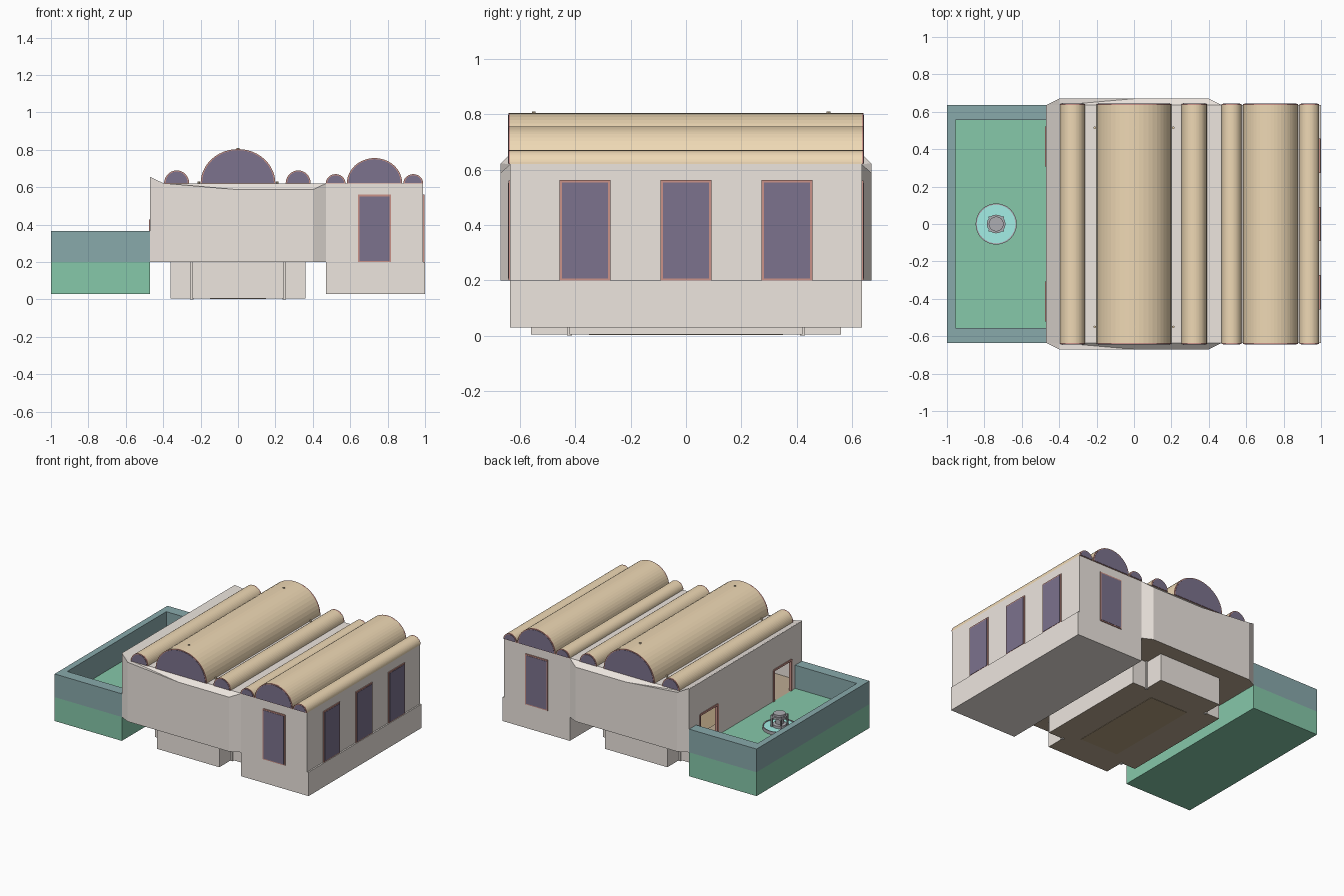
import bpy, bmesh, math

if "Cube" in bpy.data.objects:
    bpy.data.objects.remove(bpy.data.objects["Cube"])

mats = {}
COL = dict(wall=(.85, .79, .74), tan=(.86, .69, .46), dark=(.20, .17, .27), red=(.60, .29, .25),
           green=(.24, .58, .40), teal=(.25, .40, .41), water=(.37, .86, .79),
           grey=(.42, .42, .45), brown=(.50, .40, .29), rug=(.46, .35, .22))


def obj(name, me, col):
    if col not in mats:
        mats[col] = bpy.data.materials.new(col)
        mats[col].diffuse_color = (*COL[col], 1)
    me.materials.append(mats[col])
    o = bpy.data.objects.new(name, me)
    bpy.context.collection.objects.link(o)
    return o


def poly(name, verts, faces, col, fix=True):
    me = bpy.data.meshes.new(name)
    me.from_pydata(verts, [], faces)
    if fix:
        bm = bmesh.new()
        bm.from_mesh(me)
        bmesh.ops.recalc_face_normals(bm, faces=bm.faces)
        bm.to_mesh(me)
        bm.free()
    return obj(name, me, col)


def box(name, x0, x1, y0, y1, z0, z1, col):
    v = [(x, y, z) for z in (z0, z1) for x, y in ((x0, y0), (x1, y0), (x1, y1), (x0, y1))]
    f = [(3, 2, 1, 0), (4, 5, 6, 7)] + [(i, (i + 1) % 4, (i + 1) % 4 + 4, i + 4) for i in range(4)]
    return poly(name, v, f, col)


def lathe(name, x, y, profile, col, n=24):
    v = [(x + r * math.cos(2 * math.pi * i / n), y + r * math.sin(2 * math.pi * i / n), z)
         for r, z in profile for i in range(n)]
    f = [(k * n + i, k * n + (i + 1) % n, (k + 1) * n + (i + 1) % n, (k + 1) * n + i)
         for k in range(len(profile) - 1) for i in range(n)]
    f += [tuple(range(n))[::-1], tuple(range((len(profile) - 1) * n, len(profile) * n))]
    return poly(name, v, f, col)


def half_round(name, cx, rx, rz, y0, y1, col, z=.62, n=24):
    ring = [(cx + rx * math.cos(math.pi * i / n), z + rz * math.sin(math.pi * i / n)) for i in range(n + 1)]
    m = n + 1
    v = [(x, y, h) for y in (y0, y1) for x, h in ring]
    f = [tuple(range(m)), tuple(range(m, 2 * m))[::-1]]
    f += [(i, (i + 1) % m, (i + 1) % m + m, i + m) for i in range(m)]
    return poly(name, v, f, col)


# garden block, walls and fountain
box("garden_base", -1, -.47, -.635, .635, .03, .2, "green")
box("garden_wall_side", -1, -.955, -.635, .635, .2, .365, "teal")
for s in (-1, 1):
    y = sorted((s * .557, s * .635))
    box("garden_wall_end", -.955, -.47, y[0], y[1], .2, .365, "teal")
FX = -.737
lathe("fountain_rim", FX, 0, [(.11, .2), (.11, .222), (.103, .222), (.103, .205)], "grey", 32)
lathe("fountain_water", FX, 0, [(.105, .2), (.105, .217)], "water", 32)
lathe("fountain_column", FX, 0, [(.045, .2), (.045, .235), (.028, .24), (.028, .27), (.05, .28), (.05, .295),
                                 (.04, .295), (.04, .31)], "grey", 16)
for sx in (-1, 1):
    for sy in (-1, 1):
        x, y = FX + sx * .036, sy * .036
        box("fountain_post", x - .005, x + .005, y - .005, y + .005, .2, .3, "grey")

# right wing with set-back upper wall
box("wing_base", .47, 1, -.635, .635, .03, .2, "wall")
box("wing_wall", .47, .99, -.635, .635, .2, .62, "wall")
for y in (-.365, 0, .365):
    box("side_window_frame", .97, .996, y - .092, y + .092, .2, .562, "red")
    box("side_window_glass", .97, .998, y - .083, y + .083, .207, .553, "dark")
for s in (-1, 1):
    for nm, w, z0, z1, d, c in (("frame", .089, .2, .56, .641, "red"), ("glass", .08, .207, .551, .643, "dark")):
        y = sorted((s * .62, s * d))
        box("end_window_" + nm, .73 - w, .73 + w, y[0], y[1], z0, z1, c)

# hall shell: canted end walls with sloping tops, flat deck
top = [(-.47, -.635, .655), (-.4, -.67, .622), (0, -.67, .587), (.4, -.67, .587), (.47, -.635, .62)]
for s in (1, -1):
    v = [(x, s * y, z) for x, y, z in top] + [(x, s * y, .2) for x, y, z in top] + [(-.4, -s * .635, .62)]
    v[-1] = (-.4, s * -.635, .62)
    f = [(i, i + 1, i + 6, i + 5) for i in range(4)] + [(0, 1, 10), (1, 2, 10), (2, 3, 4, 10)]
    f = [q[::-1] for q in f] if s == 1 else f
    poly("hall_end_wall", v, f, "wall")
poly("hall_deck", [(-.47, -.635, .655), (-.4, -.635, .62), (.47, -.635, .62),
                   (-.47, .635, .655), (-.4, .635, .62), (.47, .635, .62)],
     [(0, 1, 4, 3), (1, 2, 5, 4)], "wall", False)

# garden-side hall wall with two doorways
D0, D1, DZ = .315, .515, .42
box("hall_side_wall_upper", -.47, -.46, -.635, .635, DZ, .65, "wall")
box("hall_side_wall_middle", -.47, -.46, -D0, D0, .2, DZ, "wall")
for s in (-1, 1):
    y = sorted((s * D1, s * .635))
    box("hall_side_wall_end", -.47, -.46, y[0], y[1], .2, DZ, "wall")
    for yy in (D0, D1):
        box("door_jamb", -.475, -.455, s * yy - .007, s * yy + .007, .2, DZ, "red")
    y = sorted((s * D0, s * D1))
    box("door_lintel", -.475, -.455, y[0], y[1], DZ - .007, DZ + .007, "red")

# hall floor with a cross-shaped sunken pit
quarter = [(.36, -.42), (.36, .42), (.245, .42), (.245, .56), (-.245, .56), (-.245, .42),
           (-.36, .42), (-.36, -.42), (-.245, -.42), (-.245, -.56), (.245, -.56), (.245, -.42)]
outer = [(x, y) for x, y, z in top] + [(x, -y) for x, y, z in reversed(top)]
bm = bmesh.new()
for loop in (quarter, outer):
    vs = [bm.verts.new((x, y, .2)) for x, y in loop]
    for i in range(len(vs)):
        bm.edges.new((vs[i - 1], vs[i]))
bmesh.ops.triangle_fill(bm, use_beauty=True, edges=bm.edges[:])
me = bpy.data.meshes.new("hall_floor")
bm.to_mesh(me)
bm.free()
obj("hall_floor", me, "brown")
n = len(quarter)
poly("pit_walls", [(x, y, z) for z in (.005, .2) for x, y in quarter],
     [(i, (i + 1) % n, (i + 1) % n + n, i + n) for i in range(n)], "wall")
poly("pit_floor", [(x, y, .005) for x, y in quarter], [tuple(range(n))[::-1]], "brown", False)
box("rug", -.15, .15, -.35, .35, .003, .012, "rug")
for sx in (-1, 1):
    for sy in (-1, 1):
        box("pit_corner_post", sx * .247 - .009, sx * .247 + .009, sy * .42 - .009, sy * .42 + .009, 0, .2, "wall")

# barrel vaults with framed end lunettes
for cx, rx, rz in ((-.328, .067, .07), (0, .2, .184), (.322, .067, .07),
                   (.522, .053, .05), (.73, .148, .136), (.937, .053, .05)):
    half_round("vault", cx, rx, rz, -.636, .636, "tan")
    for s in (-1, 1):
        y = sorted((s * .63, s * .641))
        half_round("lunette_frame", cx, rx, rz, y[0], y[1], "red")
        y = sorted((s * .63, s * .643))
        half_round("lunette_glass", cx, rx - .008, rz - .008, y[0], y[1], "dark", .622)

# lamp rods through the roof
for y in (-.55, .515):
    for x, z in ((-.21, .632), (0, .81), (.21, .632)):
        lathe("lamp_rod", x, y, [(.007, .5), (.007, z)], "tan", 8)

for m in bpy.data.materials:
    if m.users and not m.is_grease_pencil:
        m.use_nodes = True
        m.node_tree.nodes["Principled BSDF"].inputs["Base Color"].default_value = m.diffuse_color
